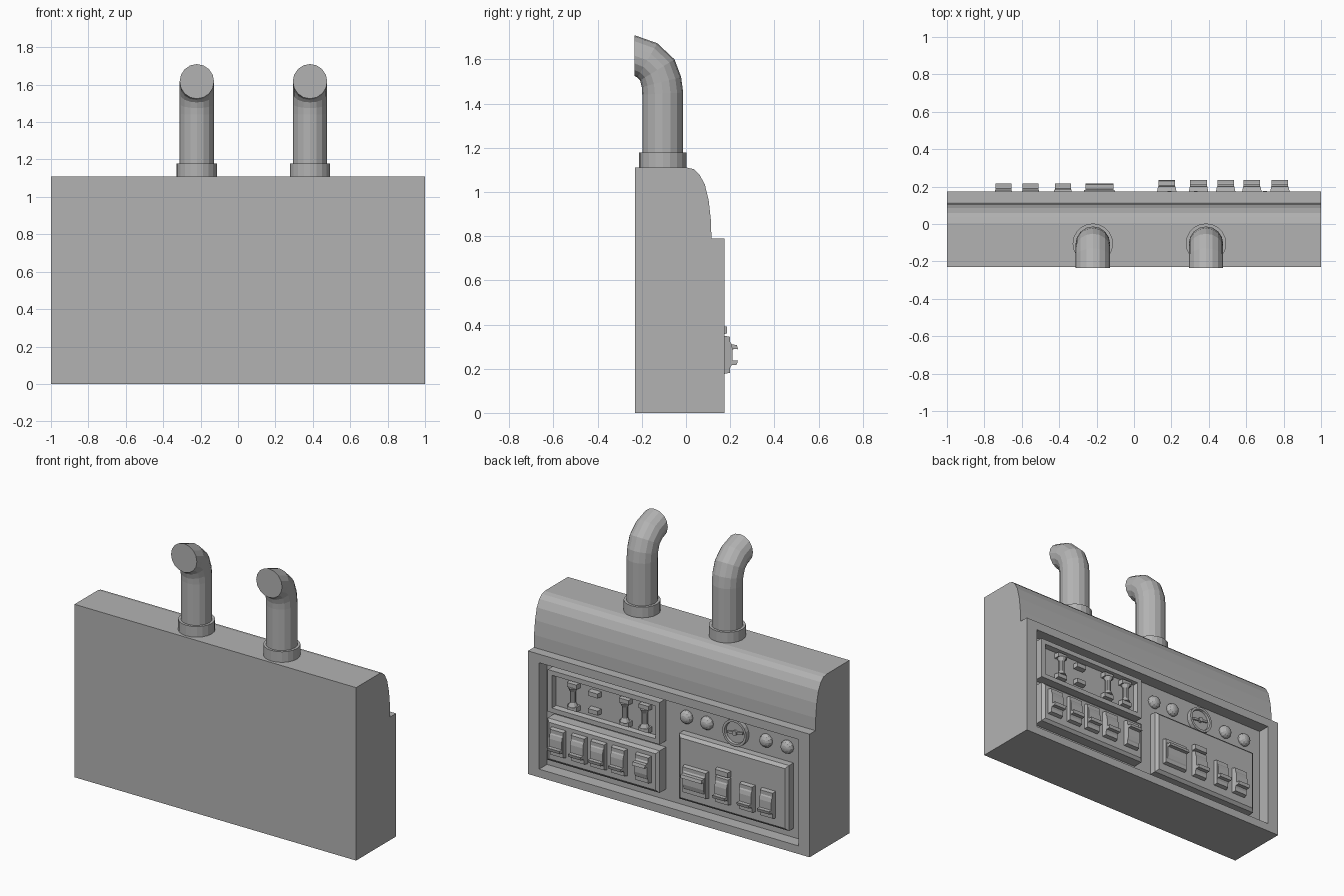
import bpy, bmesh, math
from mathutils import Vector, Matrix

old = bpy.data.objects.get("Cube")
if old:
    bpy.data.objects.remove(old, do_unlink=True)

GREY = (0.45, 0.45, 0.45, 1)
mat = bpy.data.materials.new("plain grey")
mat.use_nodes = True
mat.diffuse_color = GREY
mat.node_tree.nodes["Principled BSDF"].inputs["Base Color"].default_value = GREY


def finish(name, bm):
    bmesh.ops.recalc_face_normals(bm, faces=bm.faces)
    mesh = bpy.data.meshes.new(name)
    bm.to_mesh(mesh)
    bm.free()
    mesh.materials.append(mat)
    ob = bpy.data.objects.new(name, mesh)
    bpy.context.collection.objects.link(ob)
    return ob


def loft(name, rings):
    """Skin a list of equal-length point rings and cap both ends."""
    bm = bmesh.new()
    rows = [[bm.verts.new(p) for p in ring] for ring in rings]
    n = len(rows[0])
    for a, b in zip(rows, rows[1:]):
        for i in range(n):
            j = (i + 1) % n
            bm.faces.new((a[i], a[j], b[j], b[i]))
    bm.faces.new(rows[0])
    bm.faces.new(rows[-1])
    return finish(name, bm)


def extrude_x(name, profile, x0, x1):
    return loft(name, [[(x, y, z) for y, z in profile] for x in (x0, x1)])


def rect(x0, x1, z0, z1, y, inset=0):
    a, b, c, d = x0 + inset, x1 - inset, z0 + inset, z1 - inset
    return [(a, y, c), (b, y, c), (b, y, d), (a, y, d)]


def box(name, x0, x1, y0, y1, z0, z1, inset=0):
    return loft(name, [rect(x0, x1, z0, z1, y0), rect(x0, x1, z0, z1, y1, inset)])


def turned(name, origin, steps, sides=16, axis="Y"):
    """Round part from (radius, distance) steps along y or z."""
    rings = []
    for r, d in steps:
        ring = []
        for i in range(sides):
            t = 2 * math.pi * i / sides
            c, s = r * math.cos(t), r * math.sin(t)
            p = (c, d, s) if axis == "Y" else (c, s, d)
            ring.append(Vector(origin) + Vector(p))
        rings.append(ring)
    return loft(name, rings)


# Cabinet with a rounded hood
FRONT, FLOOR = 0.175, 0.095
body = extrude_x("cabinet", [
    (-0.23, 0), (FRONT, 0), (FRONT, 0.79), (0.115, 0.79), (0.113, 0.87),
    (0.103, 0.96), (0.085, 1.035), (0.06, 1.08), (0.035, 1.103), (0.005, 1.11),
    (-0.23, 1.11)], -1, 1)

# Recess that holds the control panels
cutter = box("recess_cutter", -0.92, 0.92, FLOOR, 0.3, 0.052, 0.735)
cutter.hide_render = True
cut = body.modifiers.new("recess", "BOOLEAN")
cut.operation = "DIFFERENCE"
cut.solver = "EXACT"
cut.object = cutter
bpy.context.view_layer.objects.active = body
bpy.ops.object.modifier_apply(modifier=cut.name)
bpy.data.objects.remove(cutter, do_unlink=True)

# Fuse panel: raised rim around a sunken field
U = (0.075, 0.87, 0.43, 0.70)
loft("fuse_panel", [rect(*U, FLOOR), rect(*U, 0.16), rect(*U, 0.16, 0.03),
                    rect(*U, 0.125, 0.035)])

# Lower switch panel and main switch panel, with bevelled fronts
L = (0.075, 0.87, 0.12, 0.39)
loft("switch_panel", [rect(*L, FLOOR), rect(*L, 0.16), rect(*L, FRONT, 0.018)])
M = (-0.83, -0.05, 0.11, 0.53)
MAIN = 0.157
loft("main_panel", [rect(*M, FLOOR), rect(*M, 0.14), rect(*M, MAIN, 0.018)])


# Rocker switches: base, rounded hump and a slanted lip
def switch(name, x, width, y, lip):
    w, z = width / 2, 0.263
    box(name + "_base", x - w, x + w, y - 0.005, y + 0.025, z - 0.087, z + 0.087, 0.006)
    v = w * 0.85
    hump = [(0.02, -0.065), (0.03, -0.05), (0.036, -0.025), (0.036, 0.025),
            (0.03, 0.05), (0.02, 0.065)]
    extrude_x(name + "_rocker", [(y + a, z + b) for a, b in hump], x - v, x + v)
    tab = [(0.028, 0.022), (0.042, 0.026), (0.06, 0.025), (0.055, 0.045), (0.028, 0.046)]
    extrude_x(name + "_lip", [(y + a, z + lip * b) for a, b in tab], x - v, x + v)


for i, x in enumerate((0.78, 0.63, 0.49, 0.345, 0.175)):
    switch(f"switch_{i + 1}", x, 0.105, FRONT, 1 if i == 4 else -1)
for i, (x, w, lip) in enumerate(((-0.185, 0.175, 1), (-0.38, 0.1, -1),
                                 (-0.553, 0.1, -1), (-0.698, 0.1, -1))):
    switch(f"main_switch_{i + 1}", x, w, MAIN, lip)
box("switch_label_block", -0.43, -0.33, 0.15, 0.185, 0.355, 0.395, 0.004)

# Fuses between pairs of clips; one pair is empty
for i, x in enumerate((0.70, 0.55, 0.33, 0.19)):
    for side in (-1, 1):
        zc = 0.567 + side * (0.055 if i == 1 else 0.072)
        box(f"fuse_clip_{i + 1}", x - 0.037, x + 0.037, 0.12, 0.16, zc - 0.017, zc + 0.017, 0.003)
    if i != 1:
        turned(f"fuse_{i + 1}", (x, 0.147, 0.567),
               [(0.03, -0.06), (0.018, -0.035), (0.018, 0.035), (0.03, 0.06)], 10, "Z")

# Indicator lamps
for i, x in enumerate((-0.075, -0.22, -0.64, -0.79)):
    turned(f"lamp_{i + 1}", (x, FLOOR, 0.625),
           [(0.042, -0.005), (0.042, 0.012), (0.034, 0.027), (0.018, 0.036), (0.005, 0.038)], 12)

# Gauge with sunken dial, needle and hub
GX, GZ = -0.43, 0.625
turned("gauge", (GX, FLOOR, GZ),
       [(0.085, -0.005), (0.085, 0.03), (0.07, 0.03), (0.067, 0.015)], 20)
turned("gauge_hub", (GX, FLOOR, GZ), [(0.016, 0.01), (0.016, 0.032)], 10)
needle = box("gauge_needle", -0.055, 0.055, 0.012, 0.025, -0.007, 0.007)
needle.data.transform(Matrix.Translation((GX, FLOOR, GZ)) @ Matrix.Rotation(0.15, 4, "Y"))

# Exhaust pipes: each ring is given by its outer and inner (y, z) points
BEND = [((-0.013, 1.11), (-0.198, 1.11)), ((-0.013, 1.45), (-0.198, 1.44)),
        ((-0.022, 1.52), (-0.2, 1.475)), ((-0.052, 1.6), (-0.208, 1.505)),
        ((-0.13, 1.673), (-0.22, 1.518)), ((-0.234, 1.71), (-0.234, 1.525))]
for side, px in (("left", 0.385), ("right", -0.22)):
    rings = []
    for outer, inner in BEND:
        o, q = Vector((px, *outer)), Vector((px, *inner))
        mid, half = (o + q) / 2, (o - q) / 2
        rings.append([mid + half * math.cos(t) + Vector((0.092 * math.sin(t), 0, 0))
                      for t in (math.pi * k / 8 for k in range(16))])
    loft(f"{side}_pipe", rings)
    turned(f"{side}_pipe_collar", (px, -0.105, 1.11), [(0.108, -0.005), (0.108, 0.068)], 20, "Z")
